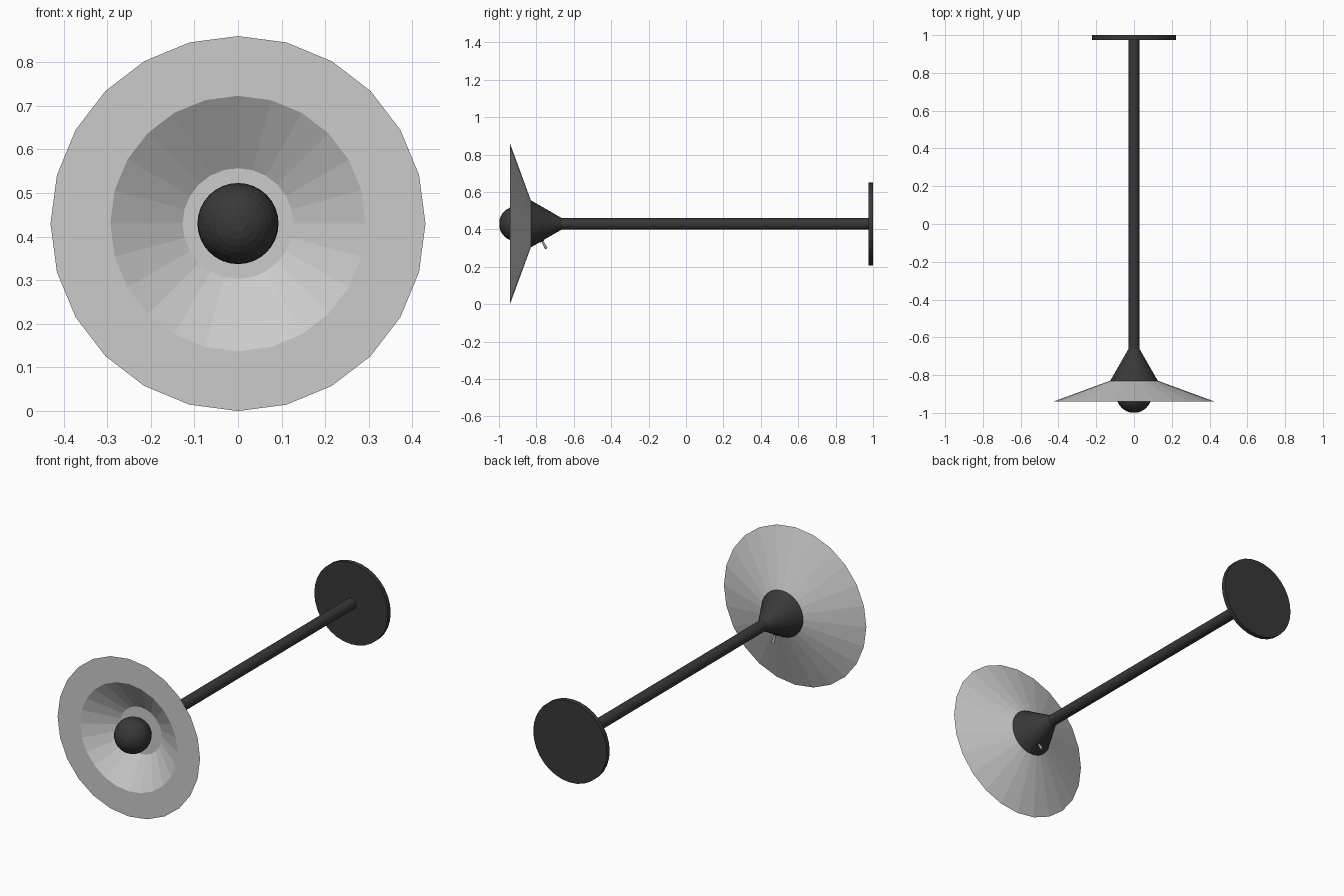
import bpy, bmesh, math
from mathutils import Vector

if "Cube" in bpy.data.objects:
    bpy.data.objects.remove(bpy.data.objects["Cube"])

CZ = 0.43  # height of the lamp axis


def material(name, c):
    m = bpy.data.materials.new(name)
    m.diffuse_color = (c, c, c, 1)
    m.use_nodes = True
    m.node_tree.nodes["Principled BSDF"].inputs["Base Color"].default_value = m.diffuse_color
    return m


dark = material("dark_metal", 0.04)


def lathe(name, profile, sides, mat=None, smooth=False, origin=(0, 0, CZ), axis=(0, 1, 0)):
    """Revolve (radius, distance) points around an axis; radius 0 makes a pole."""
    axis = Vector(axis).normalized()
    u = Vector((1, 0, 0))
    v = axis.cross(u)
    o = Vector(origin)
    bm = bmesh.new()
    rings = []
    for r, d in profile:
        n = sides if r > 0 else 1
        rings.append([bm.verts.new(o + axis * d + r * (u * math.cos(2 * math.pi * i / sides)
                      + v * math.sin(2 * math.pi * i / sides))) for i in range(n)])
    for a, b in zip(rings, rings[1:]):
        for i in range(sides):
            j = (i + 1) % sides
            quad = [a[i % len(a)], a[j % len(a)], b[j % len(b)], b[i % len(b)]]
            bm.faces.new(list(dict.fromkeys(quad)))
    for ring in (rings[0], rings[-1]):
        if len(ring) > 1:
            bm.faces.new(ring)
    bmesh.ops.recalc_face_normals(bm, faces=bm.faces)
    me = bpy.data.meshes.new(name)
    bm.to_mesh(me)
    bm.free()
    ob = bpy.data.objects.new(name, me)
    bpy.context.collection.objects.link(ob)
    if mat:
        me.materials.append(mat)
    if smooth:
        bpy.ops.object.select_all(action='DESELECT')
        ob.select_set(True)
        bpy.context.view_layer.objects.active = ob
        bpy.ops.object.shade_smooth_by_angle(angle=math.radians(35))
    return ob


# Wall plate, arm and conical lamp holder
lathe("wall_plate", [(0.222, 0.975), (0.222, 1.0)], 32, dark)
lathe("arm", [(0.03, -0.68), (0.03, 0.98)], 32, dark)
lathe("lamp_holder", [(0.127, -0.832), (0.03, -0.663)], 32, dark)

# Faceted shade: outer cone, flat front rim, inner cone, flat inner floor
lathe("shade", [(0.127, -0.83), (0.43, -0.941), (0.293, -0.941), (0.127, -0.838)], 24)

# Bulb and its socket
R = 0.093
bulb = [(R * math.sin(a), -0.907 - R * math.cos(a))
        for a in (math.pi * i / 16 for i in range(1, 16))]
lathe("bulb", bulb, 32, dark)
lathe("bulb_socket", [(0.035, -0.84), (0.035, -0.81)], 24, dark)

# Toggle switch standing square to the underside of the holder
n = (0, 0.5, -0.866)
base = (0, -0.772, CZ - 0.088)
lathe("switch_collar", [(0.012, -0.01), (0.012, 0.008)], 16, dark, origin=base, axis=n)
lathe("switch_lever", [(0.005, 0), (0.008, 0.045), (0.006, 0.052)], 16,
      material("switch_metal", 0.35), origin=base, axis=n)
